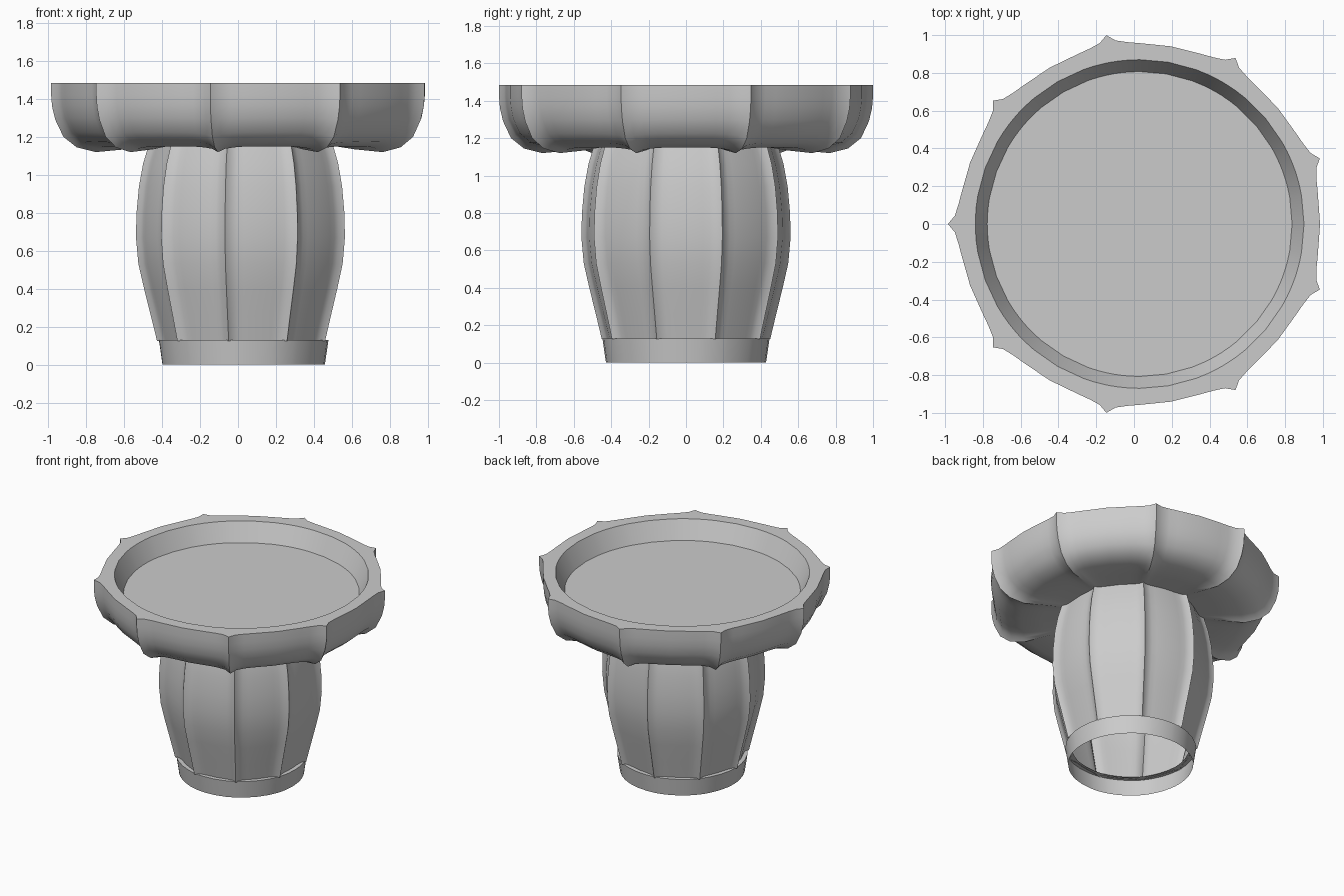
import bpy, bmesh, math

old = bpy.data.objects.get("Cube")
if old:
    bpy.data.objects.remove(old, do_unlink=True)

stone = bpy.data.materials.new("pale_grey_stone")
stone.use_nodes = True
GREY = (0.6, 0.6, 0.6, 1)
stone.diffuse_color = GREY
stone.node_tree.nodes["Principled BSDF"].inputs["Base Color"].default_value = GREY

CENTRE_X = 0.03
RIBS = 9
SECTOR = 360 / RIBS

# One scallop: angle from the rib, and how far the lobe has fully sunk in
half = [(0, 0), (2.5, 0.58), (6, 0.83), (10, 0.96), (20, 1)]
scallop = half + [(SECTOR - a, w) for a, w in reversed(half[1:-1])]
around = [(math.radians(180 + i * SECTOR + a), w)
          for i in range(RIBS) for a, w in scallop]


def lathe(name, rib, lobe=None, cap_end=False):
    """Loft rings of (radius, height), blending from rib profile to lobe profile."""
    lobe = lobe or rib
    bm = bmesh.new()
    rings = []
    for (r0, z0), (r1, z1) in zip(rib, lobe):
        ring = []
        for angle, w in around:
            r = r0 + (r1 - r0) * w
            ring.append(bm.verts.new((CENTRE_X + r * math.cos(angle),
                                      r * math.sin(angle), z0 + (z1 - z0) * w)))
        rings.append(ring)
    n = len(around)
    for lower, upper in zip(rings, rings[1:]):
        for i in range(n):
            j = (i + 1) % n
            bm.faces.new((lower[i], lower[j], upper[j], upper[i]))
    if cap_end:
        bm.faces.new(rings[-1])
    mesh = bpy.data.meshes.new(name)
    bm.to_mesh(mesh)
    bm.free()
    mesh.materials.append(stone)
    obj = bpy.data.objects.new(name, mesh)
    bpy.context.collection.objects.link(obj)
    bpy.ops.object.select_all(action="DESELECT")
    obj.select_set(True)
    bpy.context.view_layer.objects.active = obj
    bpy.ops.object.shade_smooth_by_angle(angle=math.radians(35))
    return obj


# Flared foot ring with a narrow ledge, open underneath
lathe("base_ring", [(0.428, 0), (0.447, 0.13), (0.40, 0.13)])

# Bulging ribbed pedestal
body = [(0.457, 0.125), (0.49, 0.26), (0.525, 0.4), (0.555, 0.53), (0.568, 0.67),
        (0.565, 0.8), (0.552, 0.94), (0.53, 1.06), (0.50, 1.16)]
lathe("pedestal", body, [(r - 0.043, z) for r, z in body])

# Scalloped bowl: underside, outer wall, rim, inner wall and floor
inside = [(0.87, 1.485), (0.807, 1.35)]
bowl_rib = [(0.50, 1.155), (0.62, 1.135), (0.78, 1.12), (0.88, 1.145), (0.95, 1.2),
            (0.993, 1.29), (1.01, 1.36), (1.015, 1.42), (1.015, 1.485)]
bowl_lobe = [(0.457, 1.16), (0.60, 1.155), (0.75, 1.15), (0.84, 1.175), (0.9, 1.225),
             (0.937, 1.3), (0.95, 1.365), (0.955, 1.42), (0.955, 1.485)]
lathe("bowl", bowl_rib + inside, bowl_lobe + inside, cap_end=True)
